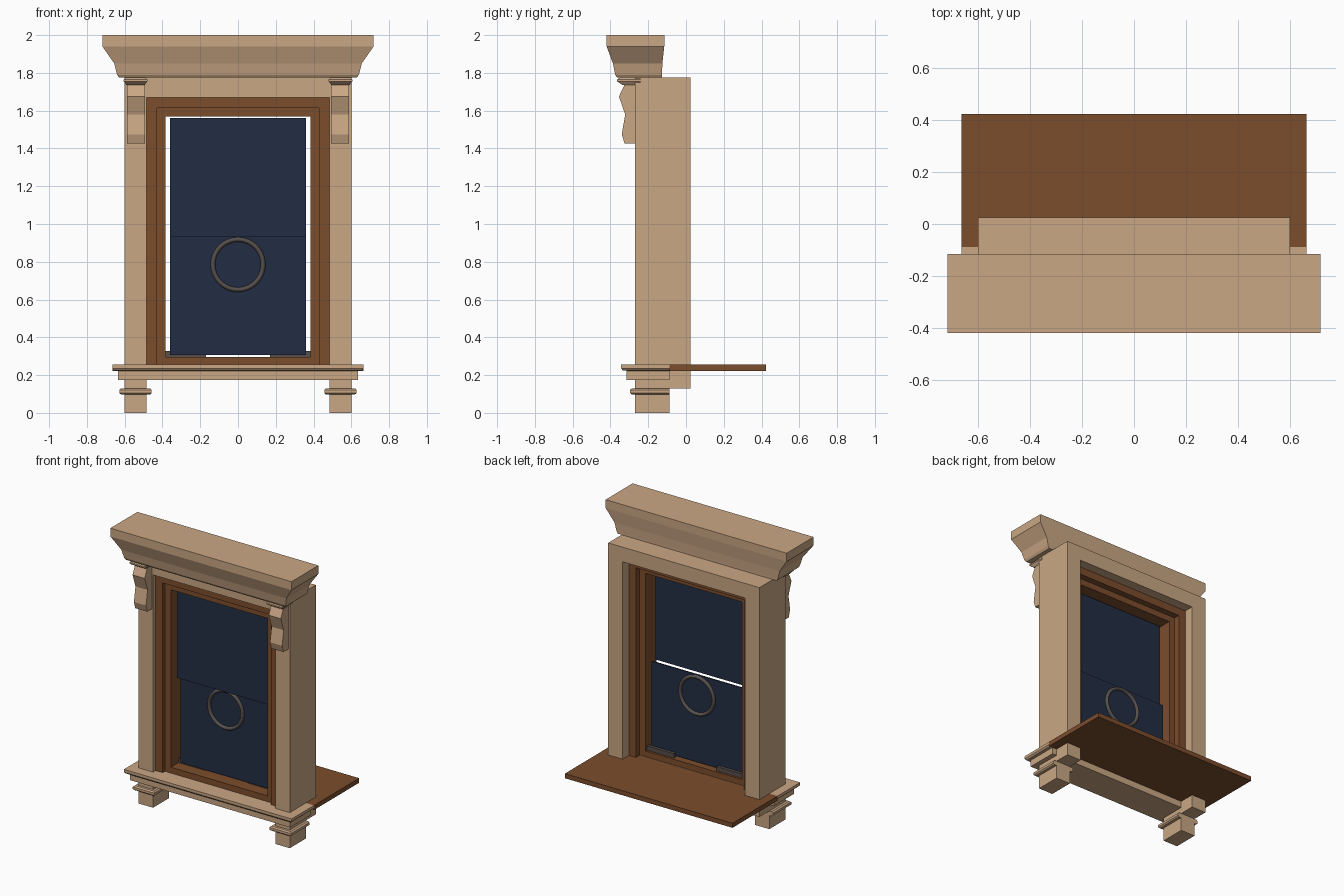
import bpy, bmesh, math

if "Cube" in bpy.data.objects:
    bpy.data.objects.remove(bpy.data.objects["Cube"])


def material(name, rgb):
    def lin(c):
        c /= 255
        return c / 12.92 if c < 0.04045 else ((c + 0.055) / 1.055) ** 2.4
    m = bpy.data.materials.new(name)
    m.diffuse_color = (*[lin(c) for c in rgb], 1)
    m.use_nodes = True
    m.node_tree.nodes["Principled BSDF"].inputs["Base Color"].default_value = m.diffuse_color
    return m


STONE = material("tan_stone", (202, 167, 133))
WOOD = material("brown_wood", (124, 77, 44))
GLASS = material("dark_blue_glass", (34, 45, 67))
METAL = material("dark_metal", (86, 79, 76))


def finish(name, verts, faces, mat):
    me = bpy.data.meshes.new(name)
    me.from_pydata(verts, [], faces)
    bm = bmesh.new()
    bm.from_mesh(me)
    bmesh.ops.recalc_face_normals(bm, faces=bm.faces)
    bm.to_mesh(me)
    bm.free()
    me.materials.append(mat)
    ob = bpy.data.objects.new(name, me)
    bpy.context.collection.objects.link(ob)
    return ob


def skin(name, rings, mat, closed=False):
    """Join equal rings of points; cap the ends or close the loop."""
    n, m = len(rings[0]), len(rings)
    verts = [p for r in rings for p in r]
    faces = []
    for i in range(m if closed else m - 1):
        a, b = i * n, ((i + 1) % m) * n
        faces += [(a + j, a + (j + 1) % n, b + (j + 1) % n, b + j) for j in range(n)]
    if not closed:
        faces += [tuple(range(n)), tuple(range((m - 1) * n, m * n))]
    return finish(name, verts, faces, mat)


def stack(name, levels, mat):
    """Rectangles (z, x0, x1, y0, y1) lofted upward."""
    return skin(name, [[(a, c, z), (b, c, z), (b, d, z), (a, d, z)]
                       for z, a, b, c, d in levels], mat)


def box(name, x0, x1, y0, y1, z0, z1, mat):
    return stack(name, [(z0, x0, x1, y0, y1), (z1, x0, x1, y0, y1)], mat)


def arch(name, xo, xi, zb, zi, zo, y0, y1, mat):
    """Three-sided frame: two jambs and a head, extruded along y."""
    pts = [(-xo, zb), (-xo, zo), (xo, zo), (xo, zb), (xi, zb), (xi, zi), (-xi, zi), (-xi, zb)]
    return skin(name, [[(x, y, z) for x, z in pts] for y in (y0, y1)], mat)


# Stone surround and stepped wooden casing
arch("stone_surround", 0.60, 0.485, 0.13, 1.67, 1.775, -0.27, 0.025, STONE)
arch("outer_casing", 0.485, 0.43, 0.25, 1.615, 1.67, -0.24, -0.045, WOOD)
arch("inner_casing", 0.43, 0.383, 0.25, 1.57, 1.615, -0.215, -0.09, WOOD)
box("bottom_rail", -0.43, 0.43, -0.215, -0.09, 0.25, 0.297, WOOD)

# Cornice
stack("cornice", [(1.775, -0.63, 0.63, -0.365, -0.127),
                  (1.79, -0.64, 0.64, -0.375, -0.127),
                  (1.85, -0.655, 0.655, -0.387, -0.125),
                  (1.94, -0.718, 0.718, -0.42, -0.115),
                  (2.0, -0.718, 0.718, -0.42, -0.115)], STONE)

# Sill and inner board
stack("stone_sill", [(0.175, -0.635, 0.635, -0.315, -0.088),
                     (0.223, -0.635, 0.635, -0.315, -0.088),
                     (0.225, -0.655, 0.655, -0.335, -0.088),
                     (0.235, -0.665, 0.665, -0.343, -0.088),
                     (0.255, -0.665, 0.665, -0.343, -0.088)], STONE)
box("inner_board", -0.665, 0.665, -0.088, 0.423, 0.222, 0.255, WOOD)

# Paired parts
PROFILE = [(-0.26, 1.425), (-0.325, 1.425), (-0.34, 1.475), (-0.322, 1.58),
           (-0.355, 1.675), (-0.322, 1.745), (-0.26, 1.745)]
for side, s in (("left", -1), ("right", 1)):
    def span(a, b):
        return sorted((s * a, s * b))
    # Feet with a moulding band
    f = span(0.485, 0.60)
    box(side + "_foot", *f, -0.27, -0.088, 0, 0.18, STONE)
    wide, mid = span(0.457, 0.628), span(0.466, 0.618)
    stack(side + "_foot_band", [(0.097, *mid, -0.287, -0.088), (0.105, *wide, -0.296, -0.088),
                                (0.122, *wide, -0.296, -0.088), (0.13, *mid, -0.287, -0.088)], STONE)
    # Scrolled bracket and its cap
    skin(side + "_bracket", [[(x, y, z) for y, z in PROFILE] for x in span(0.492, 0.588)], STONE)
    a, b = span(0.495, 0.59), span(0.48, 0.605)
    stack(side + "_bracket_cap", [(1.735, *a, -0.335, -0.24), (1.755, *b, -0.365, -0.24),
                                  (1.765, *b, -0.365, -0.24), (1.778, *a, -0.345, -0.24)], STONE)
    # Sash lift
    box(side + "_sash_lift", *span(0.17, 0.383), -0.128, -0.105, 0.296, 0.328, METAL)

# Sashes
box("upper_sash", -0.36, 0.36, -0.177, -0.167, 0.93, 1.56, GLASS)
box("lower_sash", -0.36, 0.36, -0.136, -0.126, 0.306, 0.932, GLASS)

# Ring in the lower sash
N, K = 40, 10
rings = []
for i in range(N):
    t = 2 * math.pi * i / N
    ring = []
    for j in range(K):
        u = 2 * math.pi * j / K
        r = 0.133 + 0.0135 * math.cos(u)
        ring.append((r * math.cos(t), -0.131 + 0.022 * math.sin(u), 0.785 + r * math.sin(t)))
    rings.append(ring)
ob = skin("sash_ring", rings, METAL, closed=True)
ob.data.polygons.foreach_set("use_smooth", [True] * len(ob.data.polygons))
